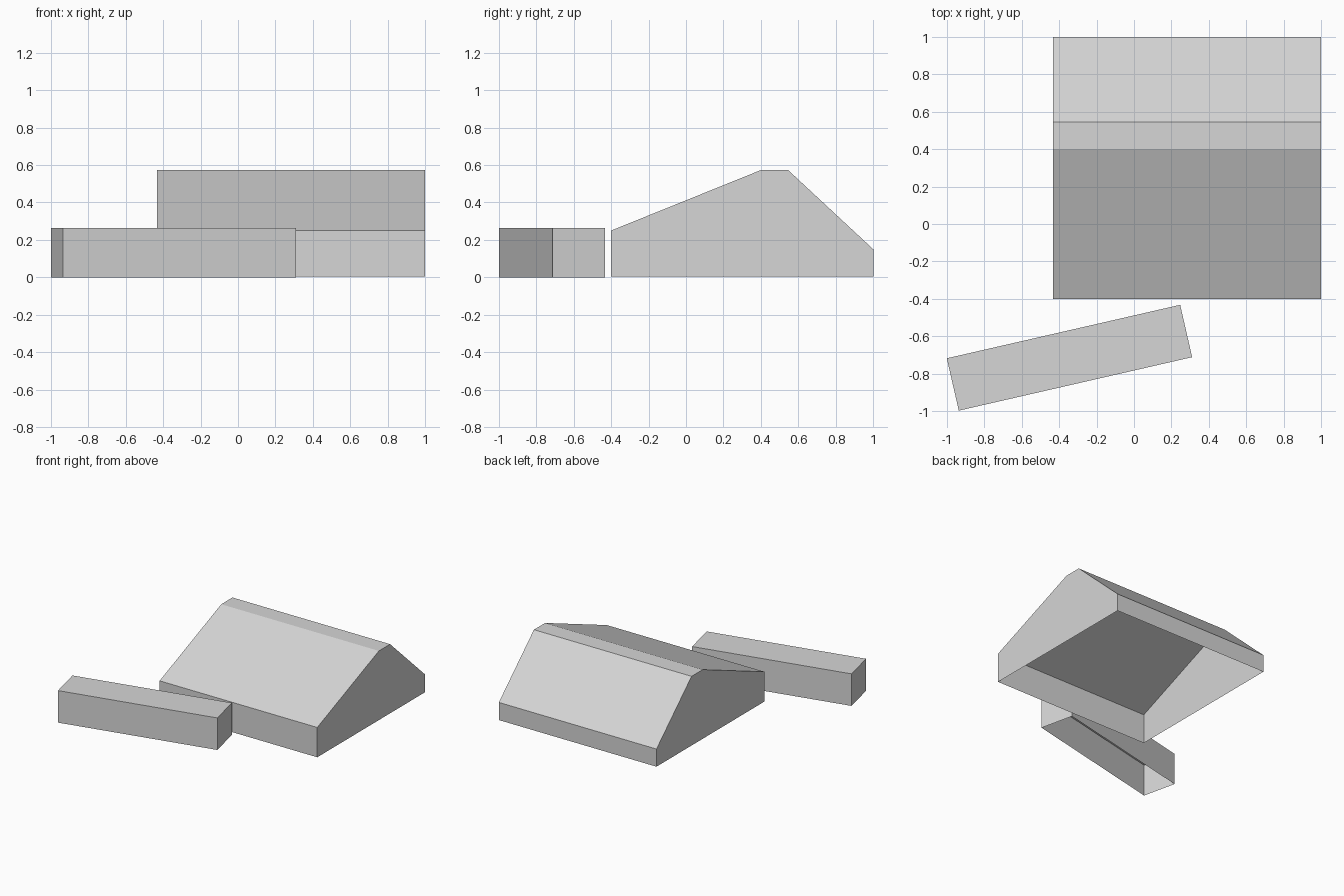
import bpy
import bmesh
import math
from mathutils import Matrix

cube = bpy.data.objects.get("Cube")
if cube:
    bpy.data.objects.remove(cube, do_unlink=True)

grey = bpy.data.materials.new("light grey")
grey.use_nodes = True
colour = (0.67, 0.67, 0.67, 1)
grey.diffuse_color = colour
grey.node_tree.nodes["Principled BSDF"].inputs["Base Color"].default_value = colour


def open_shell(name, profile, x_min, x_max, matrix=Matrix()):
    """Extrude a (y, z) profile along x; its first-to-last side stays open underneath."""
    bm = bmesh.new()
    right = [bm.verts.new((x_min, y, z)) for y, z in profile]
    left = [bm.verts.new((x_max, y, z)) for y, z in profile]
    bm.faces.new(right)
    bm.faces.new(left)
    for i in range(len(profile) - 1):
        bm.faces.new((right[i], right[i + 1], left[i + 1], left[i]))
    bmesh.ops.recalc_face_normals(bm, faces=bm.faces)
    mesh = bpy.data.meshes.new(name)
    bm.to_mesh(mesh)
    bm.free()
    mesh.materials.append(grey)
    obj = bpy.data.objects.new(name, mesh)
    obj.matrix_world = matrix
    bpy.context.collection.objects.link(obj)
    return obj


# Main building: low walls, two unequal roof slopes and a flat ridge
building = [(-0.40, 0.005), (-0.40, 0.25), (0.40, 0.573),
            (0.545, 0.573), (1.0, 0.15), (1.0, 0.005)]
open_shell("main_building", building, -0.432, 1.0)

# Long flat-roofed annex, turned slightly in plan
half_length, half_width, height = 0.64, 0.1435, 0.263
annex = [(-half_width, 0), (-half_width, height), (half_width, height), (half_width, 0)]
placement = Matrix.Translation((-0.345, -0.715, 0)) @ Matrix.Rotation(math.radians(12.9), 4, "Z")
open_shell("annex", annex, -half_length, half_length, placement)
